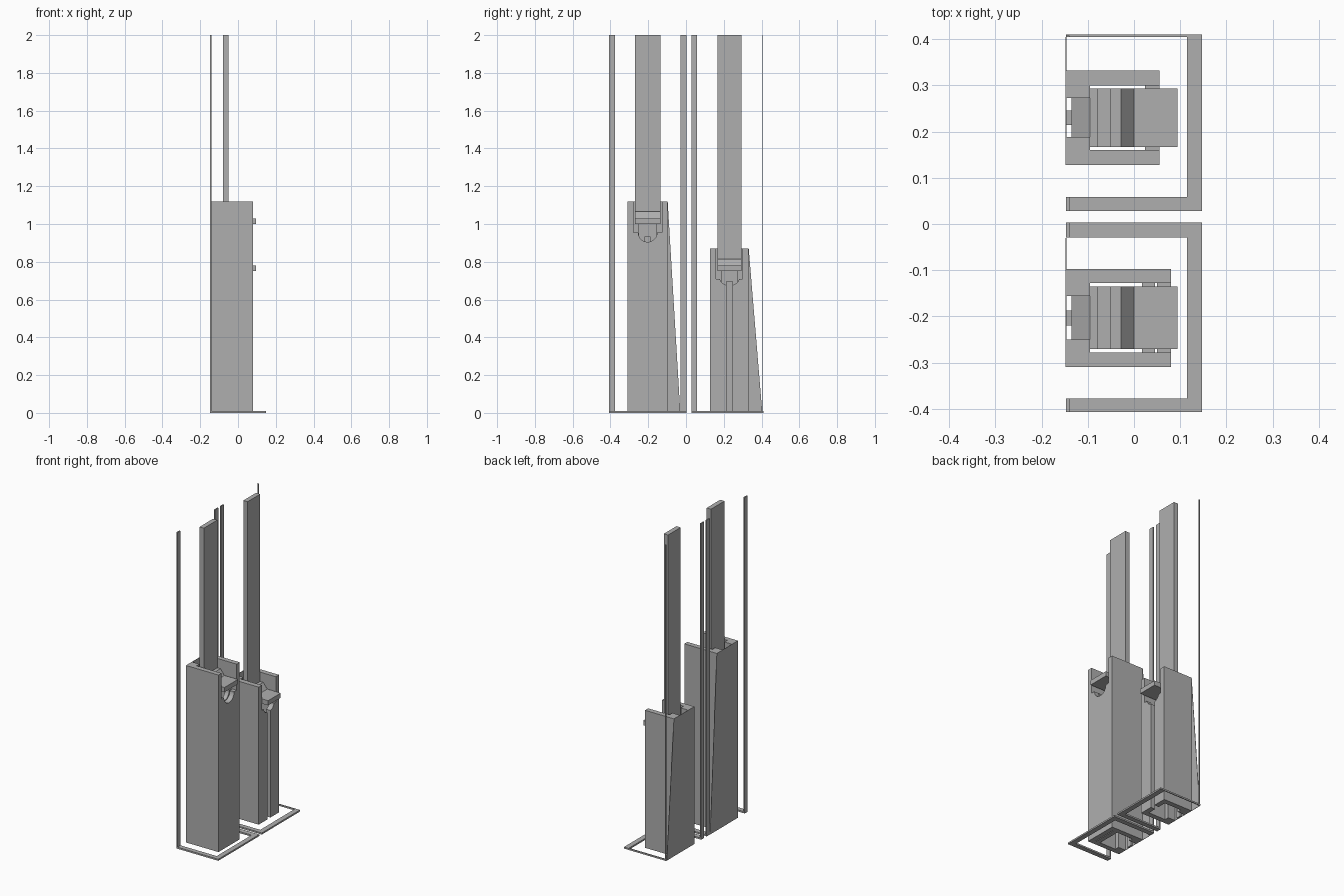
import bpy, bmesh, math

if "Cube" in bpy.data.objects:
    bpy.data.objects.remove(bpy.data.objects["Cube"], do_unlink=True)

GREY = (0.43, 0.43, 0.43, 1)
mat = bpy.data.materials.new("plain grey")
mat.use_nodes = True
mat.diffuse_color = GREY
mat.node_tree.nodes["Principled BSDF"].inputs["Base Color"].default_value = GREY


def finish(name, bm):
    bmesh.ops.recalc_face_normals(bm, faces=bm.faces)
    mesh = bpy.data.meshes.new(name)
    bm.to_mesh(mesh)
    bm.free()
    mesh.materials.append(mat)
    obj = bpy.data.objects.new(name, mesh)
    bpy.context.collection.objects.link(obj)
    return obj


def prism(name, points, axis, low, high):
    """Extrude a profile along x (points are y, z) or along y (points are x, z)."""
    bm = bmesh.new()
    place = (lambda p: (low, p[0], p[1])) if axis == "x" else (lambda p: (p[0], low, p[1]))
    face = bm.faces.new([bm.verts.new(place(p)) for p in points])
    moved = bmesh.ops.extrude_face_region(bm, geom=[face])["geom"]
    depth = high - low
    shift = (depth, 0, 0) if axis == "x" else (0, depth, 0)
    bmesh.ops.translate(bm, vec=shift,
                        verts=[v for v in moved if isinstance(v, bmesh.types.BMVert)])
    return finish(name, bm)


def box(name, x, y, z):
    return prism(name, [(x[0], z[0]), (x[1], z[0]), (x[1], z[1]), (x[0], z[1])], "y", *y)


BACK, FRONT, INNER = -0.147, 0.147, 0.115
BASE = 0.01

# Floor frames
for label, low, high in (("near", -0.407, 0.003), ("far", 0.028, 0.41)):
    box(label + "_frame_long_bar", (INNER, FRONT), (low, high), (0, BASE))
box("near_frame_outer_bar", (BACK, INNER), (-0.407, -0.377), (0, BASE))
box("near_frame_inner_bar", (BACK, INNER), (-0.029, 0.003), (0, BASE))
box("far_frame_inner_bar", (BACK, INNER), (0.028, 0.058), (0, BASE))
box("far_frame_outer_bar", (BACK, INNER), (0.404, 0.41), (0, BASE))

# Tall thin posts
for label, y in (("near_outer", (-0.407, -0.377)), ("near_inner", (-0.029, 0.003)),
                 ("far_inner", (0.028, 0.058)), ("far_outer", (0.404, 0.408))):
    box(label + "_post", (BACK, BACK + 0.008), y, (0, 2))


def cabinet(label, mid, outer, inner, seat_half, front, top, floor, dip, slot, walls, foot):
    """Hollow upright housing with a notched front, a ledge and a tall panel."""
    # Side walls and rear corner pillars
    for side, s in (("left", 1), ("right", -1)):
        span = sorted((mid + s * inner, mid + s * outer))
        box(f"{label}_{side}_wall", (BACK, front), span, (0, top))
        span = sorted((mid + s * (inner - 0.028), mid + s * inner))
        box(f"{label}_{side}_rear_pillar", (BACK, -0.095), span, (0, top))

    # Back sheet that flares toward the floor
    prism(label + "_back_sheet",
          [(mid - outer, 0), (foot, 0), (mid + outer, top), (mid - outer, top)],
          "x", BACK - 0.001, BACK + 0.001)
    box(label + "_rear_rib", (BACK, BACK + 0.012), (mid - 0.016, mid + 0.016),
        (0, floor - dip / 2 + 0.005))

    # Front walls with a rounded dip, split when there is a slot
    radius = 0.05
    sweep = math.acos(slot / radius)
    half = [(slot, 0), (inner, 0), (inner, floor)]
    for i in range(9):
        a = sweep * i / 8
        half.append((radius * math.cos(a), floor - dip * math.sin(a)))
    for n, x in enumerate(walls):
        if slot:
            for side, s in (("left", 1), ("right", -1)):
                prism(f"{label}_{side}_front_wall_{n}",
                      [(mid + s * y, z) for y, z in half], "x", *x)
        else:
            outline = half[1:] + [(-y, z) for y, z in reversed(half[1:-1])]
            prism(f"{label}_front_wall_{n}", [(mid + y, z) for y, z in outline], "x", *x)

    # Ledge with a raised rear, and the panel standing on it
    ledge = top - 0.12
    y = (mid - seat_half, mid + seat_half)
    prism(label + "_ledge",
          [(0.094, ledge), (0.094, ledge + 0.03), (0, ledge + 0.03),
           (-0.028, ledge + 0.065), (-0.095, ledge + 0.065),
           (-0.135, ledge + 0.03), (-0.135, ledge)], "y", *y)
    box(label + "_tall_panel", (-0.08, -0.05), y, (ledge + 0.065, 2))


cabinet("tall_cabinet", -0.203, 0.106, 0.075, 0.0675, 0.08, 1.12, 0.955, 0.05, 0,
        [(0.05, 0.08), (0.017, 0.045)], -0.03)
cabinet("short_cabinet", 0.23, 0.102, 0.07, 0.063, 0.055, 0.87, 0.71, 0.035, 0.016,
        [(0.024, 0.055)], 0.404)
